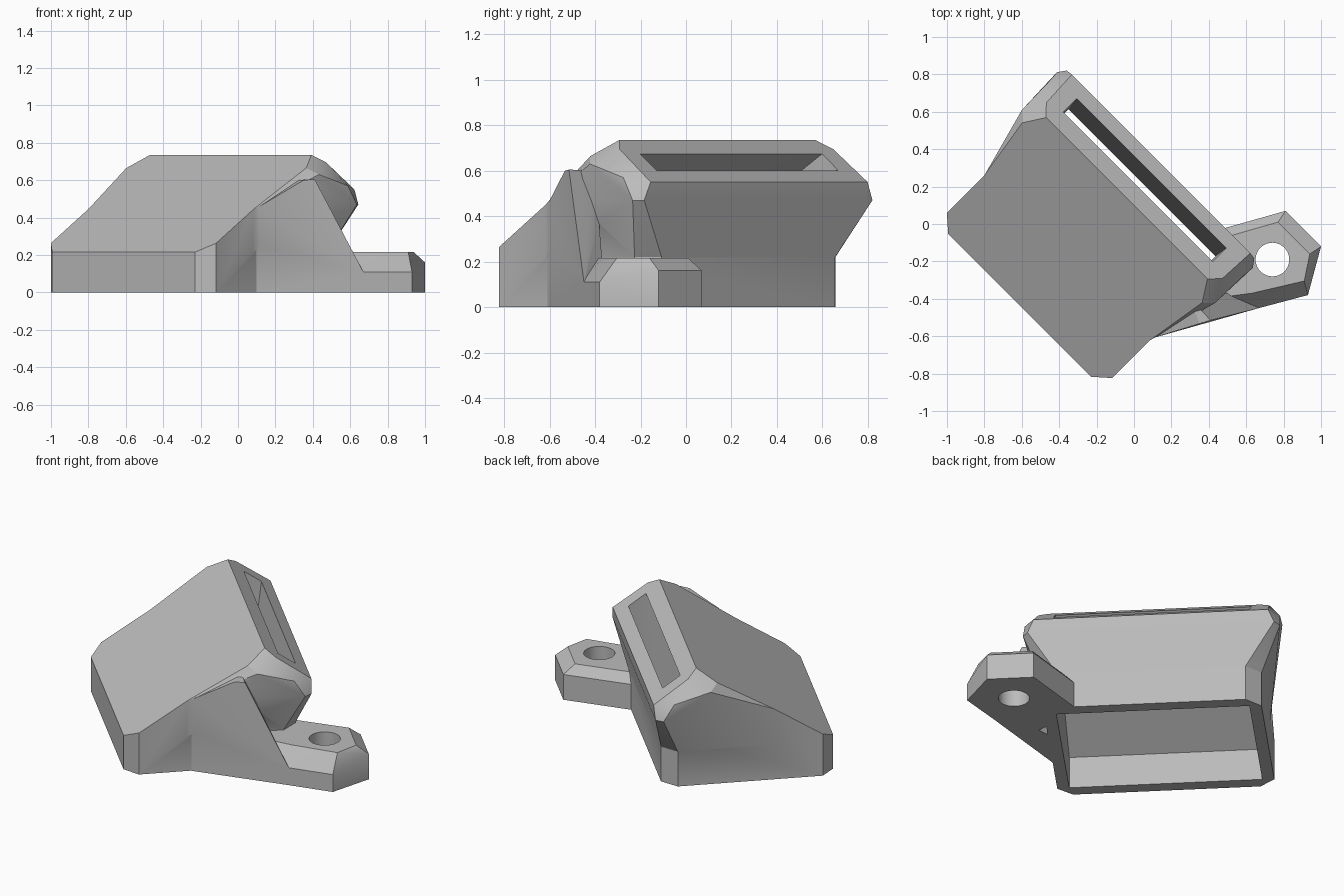
import bpy, bmesh, math
from mathutils import Vector

if "Cube" in bpy.data.objects:
    bpy.data.objects.remove(bpy.data.objects["Cube"], do_unlink=True)

grey = bpy.data.materials.new("plain grey")
grey.use_nodes = True
COLOUR = (0.5, 0.5, 0.5, 1)
grey.diffuse_color = COLOUR
grey.node_tree.nodes["Principled BSDF"].inputs["Base Color"].default_value = COLOUR

CENTRE = -0.125   # middle of the duct along its own length
R = math.sqrt(0.5)


def duct(w, v, z):
    """Duct axes (along the slot, across the slot, up) to model axes."""
    u = w + CENTRE
    return Vector(((u + v) * R, (v - u) * R, z))


def both(points):
    return [duct(s * w, v, z) for w, v, z in points for s in (1, -1)]


def slope(v):
    """Height of the sloping front plate."""
    return 0.215 + (v + 0.74) * 0.642


def lip(v):
    """Height of the tilted outlet face."""
    return 0.735 - (v - 0.07) * 0.71


def finish(name, bm):
    bmesh.ops.recalc_face_normals(bm, faces=bm.faces[:])
    mesh = bpy.data.meshes.new(name)
    bm.to_mesh(mesh)
    bm.free()
    mesh.materials.append(grey)
    ob = bpy.data.objects.new(name, mesh)
    bpy.context.collection.objects.link(ob)
    return ob


def hull(name, points):
    bm = bmesh.new()
    for p in points:
        bm.verts.new(p)
    res = bmesh.ops.convex_hull(bm, input=bm.verts[:])
    junk = {g for g in res["geom_interior"] + res["geom_unused"]
            if isinstance(g, bmesh.types.BMVert)}
    bmesh.ops.delete(bm, geom=list(junk), context="VERTS")
    bmesh.ops.dissolve_limit(bm, angle_limit=0.01, verts=bm.verts[:], edges=bm.edges[:])
    return finish(name, bm)


def combine(target, other, operation):
    mod = target.modifiers.new(other.name, "BOOLEAN")
    mod.operation = operation
    mod.solver = "EXACT"
    mod.object = other
    bpy.context.view_layer.objects.active = target
    bpy.ops.object.modifier_apply(modifier=mod.name)
    bpy.data.objects.remove(other, do_unlink=True)


# Lower duct: chamfered base under the sloping plate
base = [(0.625, -0.665), (0.54, -0.74), (0.625, 0.18), (0.54, 0.263)]
body = hull("duct_body", both(
    [(w, v, 0) for w, v in base]
    + [(w, v, min(slope(v), 0.263)) for w, v in base[:2]]
    + [(w, v, 0.22) for w, v in base[2:]]
    + [(0.625, -0.38, slope(-0.38)), (0.6, 0, 0.55)]))

# Flared upper duct with the tilted outlet face
upper = hull("flared_outlet", both([
    (0.625, -0.38, slope(-0.38)), (0.625, -0.38, 0.22),
    (0.625, 0.18, 0.22), (0.54, 0.263, 0.22),
    (0.68, -0.04, slope(-0.04)), (0.61, 0.07, lip(0.07)),
    (0.73, 0.007, 0.63), (0.665, 0.127, lip(0.127)),
    (0.735, 0.22, 0.57), (0.74, 0.283, 0.47),
    (0.71, 0.325, 0.47), (0.675, 0.33, lip(0.33))]))

# Gusset between the duct end and the mounting tab
gusset = hull("gusset", [
    (0.1, -0.61, 0), (0.1, -0.61, 0.45), (0.21, -0.572, 0), (0.21, -0.572, 0.46),
    (0.35, -0.533, 0.6), (0.41, -0.515, 0.605), (0.6, -0.467, 0.215),
    (0.67, -0.449, 0.11), (0.67, -0.449, 0),
    (0.3, -0.4, 0.6), (0.5, -0.37, 0.215), (0.5, -0.37, 0), (0.1, -0.4, 0)])

# Mounting tab with chamfered rim
front = [(0.64, -0.457), (0.93, -0.38)]
back = [(1, -0.12), (0.81, 0.07), (0.35, -0.06)]
rim = [(0.63, -0.37), (0.91, -0.305), (0.94, -0.16), (0.77, 0.01), (0.35, -0.11)]
tab = hull("mounting_tab",
           [(x, y, 0) for x, y in front + back + [(0.4, -0.4)]]
           + [(x, y, 0.11) for x, y in front]
           + [(x, y, 0.16) for x, y in back]
           + [(x, y, 0.215) for x, y in rim + [(0.4, -0.4)]])

for part in (upper, gusset, tab):
    combine(body, part, "UNION")

# Hollow channel from the open base to the slot
channel = hull("channel_cutter", both([
    (0.555, -0.66, -0.05), (0.555, 0.18, -0.05),
    (0.555, -0.66, 0.2), (0.555, 0.18, 0.2),
    (0.565, 0.156, lip(0.156)), (0.565, 0.255, lip(0.255)),
    (0.565, 0.216, 0.709), (0.565, 0.264, 0.654)]))
combine(body, channel, "DIFFERENCE")

# Screw hole
bm = bmesh.new()
bmesh.ops.create_cone(bm, cap_ends=True, segments=40, radius1=0.09, radius2=0.09, depth=1)
bmesh.ops.translate(bm, verts=bm.verts[:], vec=(0.74, -0.19, 0))
combine(body, finish("screw_hole_cutter", bm), "DIFFERENCE")

bpy.ops.object.select_all(action="DESELECT")
body.select_set(True)
bpy.context.view_layer.objects.active = body
bpy.ops.object.shade_smooth_by_angle(angle=math.radians(25))
